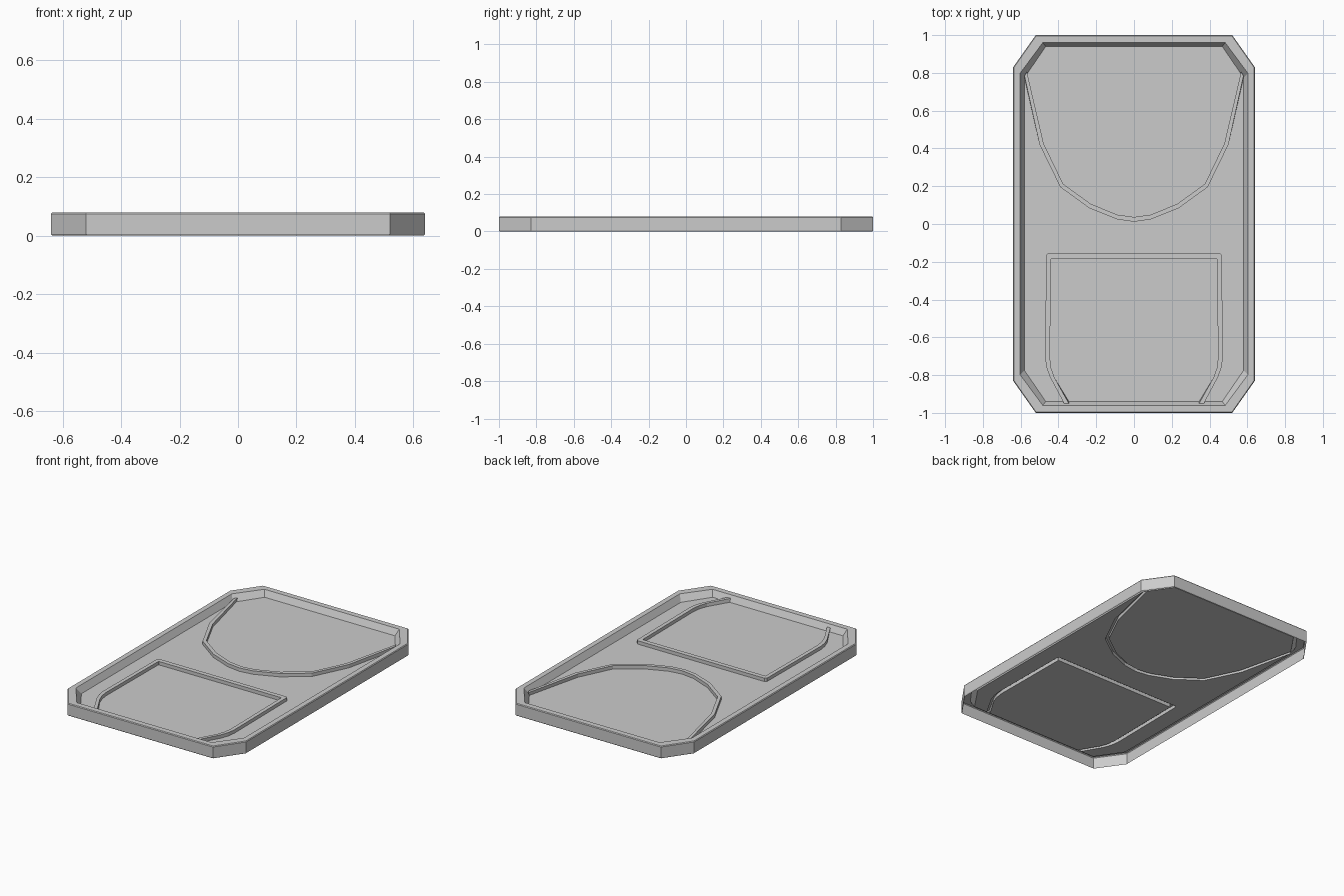
import bpy
import bmesh

if "Cube" in bpy.data.objects:
    bpy.data.objects.remove(bpy.data.objects["Cube"])

FLOOR = 0.04
RIDGE = 0.062

grey = bpy.data.materials.new("light grey")
grey.use_nodes = True
colour = (0.6, 0.6, 0.6, 1)
grey.diffuse_color = colour
grey.node_tree.nodes["Principled BSDF"].inputs["Base Color"].default_value = colour


def octagon(hx, hy, cx, cy):
    """Rectangle with cut corners, counter-clockwise from the right side."""
    return [(hx, -cy), (hx, cy), (cx, hy), (-cx, hy),
            (-hx, cy), (-hx, -cy), (-cx, -hy), (cx, -hy)]


def mirrored(half):
    """Half path running from the left end to the middle, made whole."""
    left = [(-x, y) for x, y in half]
    right = [p for p in reversed(half) if p[0] > 0]
    return left + right


def strip(bm, a, b, closed=False):
    n = len(a)
    for i in range(n if closed else n - 1):
        j = (i + 1) % n
        bm.faces.new((a[i], a[j], b[j], b[i]))


def points(bm, path, z):
    return [bm.verts.new((x, y, z)) for x, y in path]


def finish(bm, name):
    bmesh.ops.recalc_face_normals(bm, faces=bm.faces[:])
    mesh = bpy.data.meshes.new(name)
    bm.to_mesh(mesh)
    bm.free()
    mesh.materials.append(grey)
    obj = bpy.data.objects.new(name, mesh)
    bpy.context.collection.objects.link(obj)
    return obj


# Floor outline and the two ridge paths
base = octagon(0.58, 0.94, 0.467, 0.775)
arc_out = mirrored([(0.58, 0.775), (0.5, 0.42), (0.39, 0.195),
                    (0.235, 0.083), (0.09, 0.025), (0, 0.012)])
arc_in = mirrored([(0.567, 0.795), (0.478, 0.425), (0.375, 0.212),
                   (0.228, 0.106), (0.087, 0.049), (0, 0.037)])
pad_out = mirrored([(0.37, -0.94), (0.445, -0.81), (0.463, -0.76), (0.47, -0.71),
                    (0.465, -0.165), (0.455, -0.155)])
pad_in = mirrored([(0.345, -0.94), (0.42, -0.815), (0.438, -0.765), (0.445, -0.71),
                   (0.44, -0.187), (0.438, -0.185)])

# One sheet: wall, rim and inner slope
bm = bmesh.new()
rings = [points(bm, octagon(*size), z) for size, z in (
    ((0.636, 0.996, 0.518, 0.828), 0),
    ((0.64, 1.0, 0.52, 0.83), 0.006),
    ((0.64, 1.0, 0.52, 0.83), 0.075),
    ((0.636, 0.996, 0.518, 0.828), 0.08),
    ((0.603, 0.96, 0.483, 0.798), 0.08))]
rings.append(points(bm, base, FLOOR))
for lower, upper in zip(rings, rings[1:]):
    strip(bm, lower, upper, closed=True)

# Floor panels between the ridges
arc_lo, arc_in_lo = points(bm, arc_out, FLOOR), points(bm, arc_in, FLOOR)
pad_lo, pad_in_lo = points(bm, pad_out, FLOOR), points(bm, pad_in, FLOOR)
edge = rings[-1]
bm.faces.new(arc_in_lo + [edge[2], edge[3]])
bm.faces.new(pad_in_lo)
bm.faces.new(arc_lo + [edge[0], edge[7]] + pad_lo[::-1] + [edge[6], edge[5]])

# Hollow raised ridges
for outer, inner, lo, lo_in in ((arc_out, arc_in, arc_lo, arc_in_lo),
                                (pad_out, pad_in, pad_lo, pad_in_lo)):
    top, top_in = points(bm, outer, RIDGE), points(bm, inner, RIDGE)
    for end in (0, -1):
        for v in (top[end], top_in[end]):
            v.co.y += 0.01 if v.co.y > 0 else -0.01
    strip(bm, lo, top)
    strip(bm, top, top_in)
    strip(bm, top_in, lo_in)

bmesh.ops.remove_doubles(bm, verts=bm.verts[:], dist=0.0005)
finish(bm, "tray_panel")
